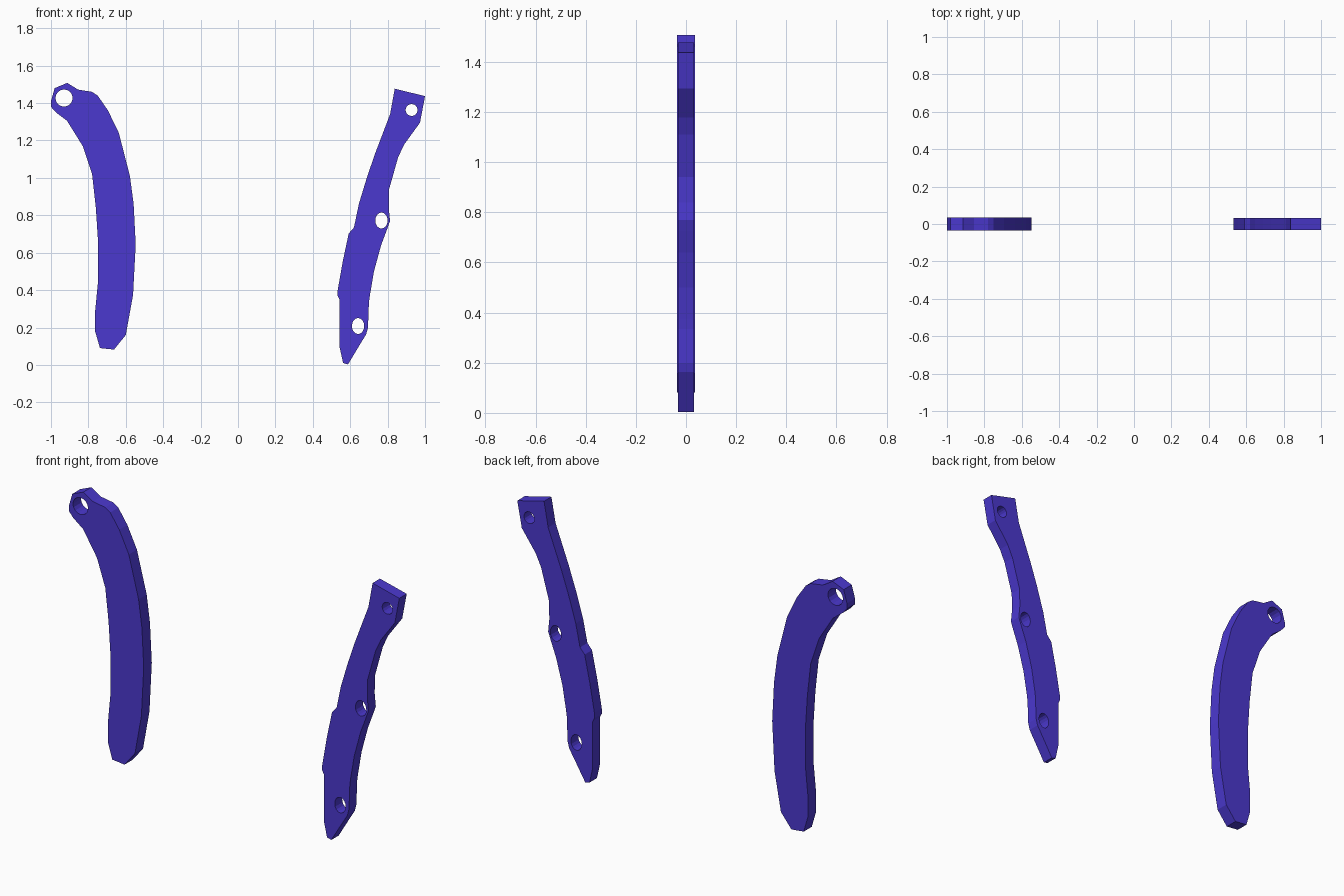
import bpy
from math import cos, sin, tau, pi

if "Cube" in bpy.data.objects:
    bpy.data.objects.remove(bpy.data.objects["Cube"])

blue = bpy.data.materials.new("blue")
blue.diffuse_color = (0.07, 0.04, 0.62, 1)
blue.use_nodes = True
blue.node_tree.nodes["Principled BSDF"].inputs["Base Color"].default_value = blue.diffuse_color


def oval(x, z, rx, rz, n=16):
    return [(x + rx * cos(tau * i / n), z + rz * sin(tau * i / n)) for i in range(n)]


def plate(name, outline, holes, half_thickness):
    """Flat plate in the xz plane: an outline with holes, extruded along y."""
    curve = bpy.data.curves.new(name, 'CURVE')
    curve.dimensions = '2D'
    curve.fill_mode = 'BOTH'
    curve.extrude = half_thickness
    for loop in [outline] + [oval(*h) for h in holes]:
        spline = curve.splines.new('POLY')
        spline.points.add(len(loop) - 1)
        for p, (x, z) in zip(spline.points, loop):
            p.co = (x, z, 0, 1)
        spline.use_cyclic_u = True
        spline.use_smooth = False
    curve.materials.append(blue)
    obj = bpy.data.objects.new(name, curve)
    bpy.context.collection.objects.link(obj)
    obj.rotation_euler.x = pi / 2
    bpy.ops.object.select_all(action='DESELECT')
    obj.select_set(True)
    bpy.context.view_layer.objects.active = obj
    bpy.ops.object.convert(target='MESH')
    bpy.ops.object.shade_flat()


# Broad curved lever with a pivot eye at the top
plate("curved_lever", [
    (-1, 1.41), (-.98, 1.48), (-.913, 1.508), (-.855, 1.472), (-.78, 1.46), (-.75, 1.44),
    (-.695, 1.36), (-.637, 1.24), (-.578, 1.01), (-.558, .86), (-.547, .645),
    (-.561, .375), (-.6, .16), (-.663, .082), (-.738, .09), (-.764, .18),
    (-.764, .285), (-.749, .44), (-.749, .67), (-.76, .84), (-.78, 1.02),
    (-.83, 1.17), (-.914, 1.305), (-.973, 1.35), (-1, 1.38)],
    [(-.93, 1.427, .046, .046)], .035)

# Slender strap with three bolt holes
plate("slender_strap", [
    (.838, 1.477), (1, 1.437), (.973, 1.295), (.888, 1.178), (.856, 1.11), (.818, .975),
    (.808, .94), (.806, .84), (.813, .77), (.797, .725), (.765, .64), (.727, .5),
    (.706, .377), (.7, .335), (.695, .2), (.685, .163), (.642, .093), (.588, .003),
    (.562, .01), (.543, .095), (.543, .35), (.533, .37), (.533, .4), (.56, .553),
    (.592, .703), (.62, .735), (.646, .86), (.69, 1.005), (.733, 1.13), (.813, 1.34)],
    [(.928, 1.363, .032, .032), (.767, .772, .033, .043), (.642, .208, .033, .043)], .032)
